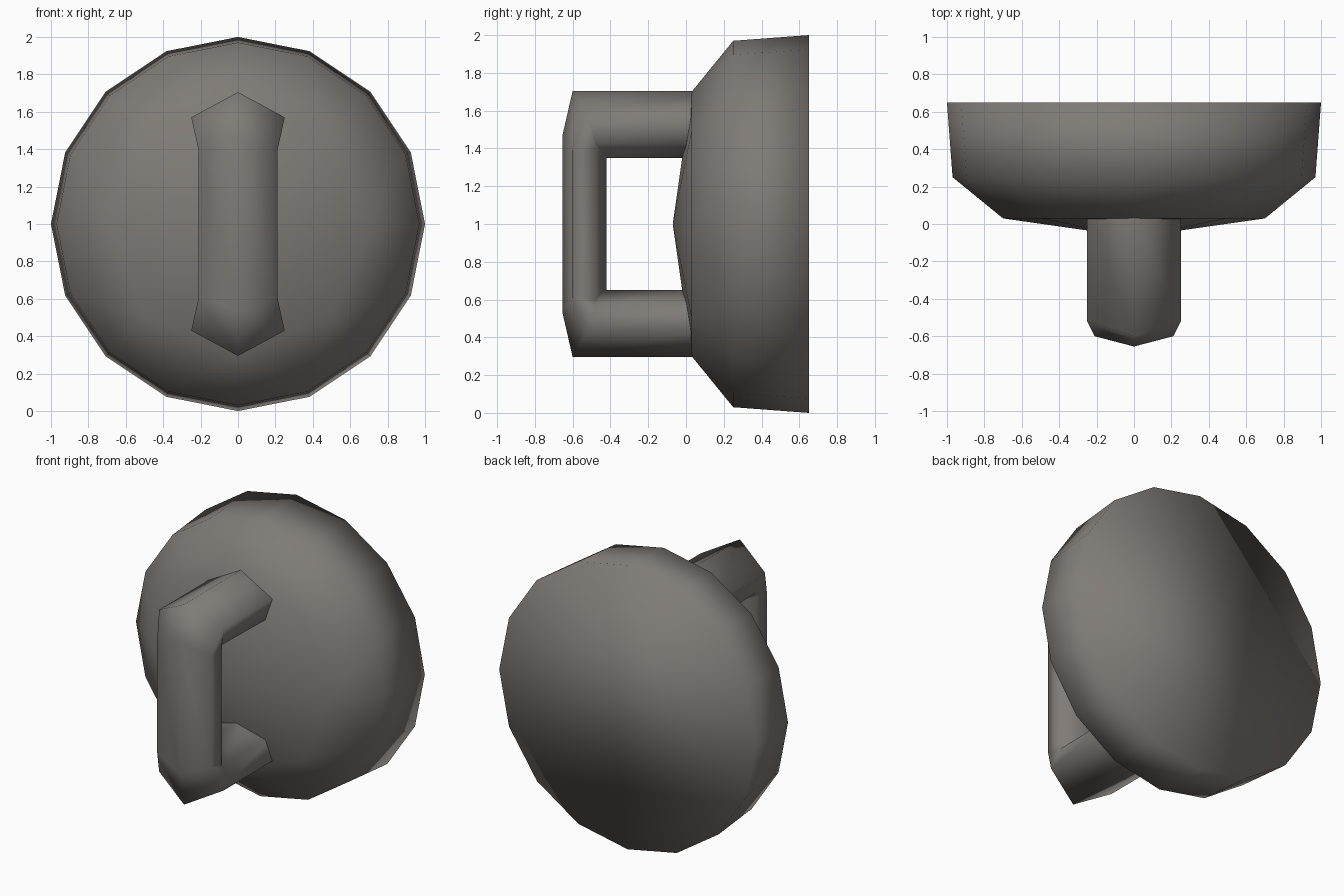
import bpy, bmesh, math

if "Cube" in bpy.data.objects:
    bpy.data.objects.remove(bpy.data.objects["Cube"])

# one stone-grey material for everything
grey = bpy.data.materials.new("warm grey")
grey.diffuse_color = (0.215, 0.197, 0.182, 1)
grey.use_nodes = True
grey.node_tree.nodes["Principled BSDF"].inputs["Base Color"].default_value = grey.diffuse_color


def finish(bm, name):
    bmesh.ops.recalc_face_normals(bm, faces=bm.faces[:])
    for f in bm.faces:
        f.smooth = True
    mesh = bpy.data.meshes.new(name)
    bm.to_mesh(mesh)
    bm.free()
    mesh.materials.append(grey)
    obj = bpy.data.objects.new(name, mesh)
    bpy.context.collection.objects.link(obj)
    return obj


def bridge(bm, a, b):
    n = len(a)
    for i in range(n):
        bm.faces.new((a[i], a[(i + 1) % n], b[(i + 1) % n], b[i]))


# domed base: 16-sided rim, eight-sided shoulder, shallow cone front
SIDES = 16
bm = bmesh.new()


def ring(y, radius, sides=SIDES):
    return [bm.verts.new((radius * math.cos(2 * math.pi * i / sides), y,
                          1 + radius * math.sin(2 * math.pi * i / sides)))
            for i in range(sides)]


rim = ring(0.65, 1.0)
wall = ring(0.25, 0.97)
shoulder = ring(0.03, 0.70, 8)
apex = bm.verts.new((0, -0.07, 1))
bm.faces.new(rim)
bridge(bm, rim, wall)
for k in range(8):
    n = (k + 1) % 8
    w0, w1, w2 = wall[2 * k], wall[2 * k + 1], wall[(2 * k + 2) % SIDES]
    bm.faces.new((w0, w1, shoulder[k]))
    bm.faces.new((w1, shoulder[n], shoulder[k]))
    bm.faces.new((w1, w2, shoulder[n]))
    bm.faces.new((shoulder[k], shoulder[n], apex))
finish(bm, "domed_base")

# handle: six-sided section (outer ridge, two side points, inner ridge) swept round a square loop
sections = [
    [(0, 0.05, 1.705), (0.25, 0.08, 1.57), (0.21, 0.08, 1.42), (0, 0.08, 1.35)],
    [(0, -0.60, 1.705), (0.25, -0.52, 1.57), (0.21, -0.48, 1.43), (0, -0.42, 1.35)],
    [(0, -0.655, 1.465), (0.21, -0.60, 1.39), (0.21, -0.48, 1.40), (0, -0.42, 1.33)],
]
# mirror the upper half downwards
sections += [[(x, y, 2 - z) for x, y, z in s] for s in reversed(sections)]
bm = bmesh.new()
loops = []
for s in sections:
    pts = s + [(-x, y, z) for x, y, z in (s[2], s[1])]
    loops.append([bm.verts.new(p) for p in pts])
for a, b in zip(loops, loops[1:]):
    bridge(bm, a, b)
finish(bm, "handle")
